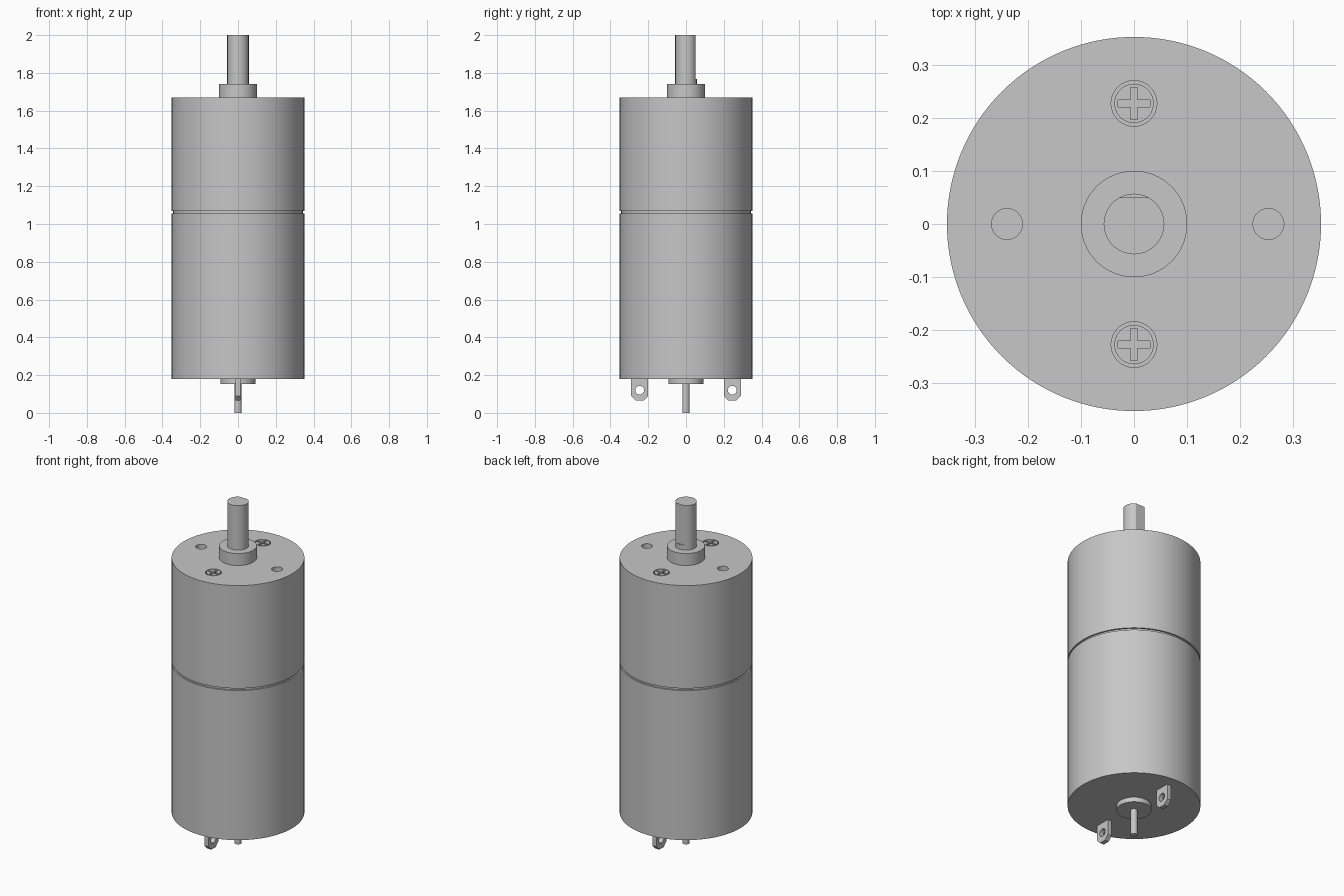
import bpy, bmesh, math
from mathutils import Matrix

if "Cube" in bpy.data.objects:
    bpy.data.objects.remove(bpy.data.objects["Cube"])

metal = bpy.data.materials.new("grey metal")
metal.use_nodes = True
metal.diffuse_color = (0.57, 0.57, 0.57, 1)
metal.node_tree.nodes["Principled BSDF"].inputs["Base Color"].default_value = (0.57, 0.57, 0.57, 1)


def add(name, bm):
    bmesh.ops.recalc_face_normals(bm, faces=bm.faces)
    mesh = bpy.data.meshes.new(name)
    bm.to_mesh(mesh)
    bm.free()
    obj = bpy.data.objects.new(name, mesh)
    bpy.context.collection.objects.link(obj)
    mesh.materials.append(metal)
    return obj


def extrude(name, outline, vec, matrix=Matrix()):
    """Flat outline pushed along a vector."""
    bm = bmesh.new()
    face = bm.faces.new([bm.verts.new(p) for p in outline])
    top = bmesh.ops.extrude_face_region(bm, geom=[face])["geom"]
    bmesh.ops.translate(bm, vec=vec, verts=[v for v in top if isinstance(v, bmesh.types.BMVert)])
    bm.transform(matrix)
    return add(name, bm)


def lathe(name, profile, x=0, y=0, n=96):
    """Solid of revolution from (radius, z) points, capped at both ends."""
    bm = bmesh.new()
    rings = [[bm.verts.new((x + r * math.cos(math.tau * i / n), y + r * math.sin(math.tau * i / n), z))
              for i in range(n)] for r, z in profile]
    for a, b in zip(rings, rings[1:]):
        for i in range(n):
            j = (i + 1) % n
            bm.faces.new((a[i], a[j], b[j], b[i]))
    bm.faces.new(rings[0])
    bm.faces.new(rings[-1])
    return add(name, bm)


def box(name, lo, hi):
    (a, b, c), (d, e, f) = lo, hi
    return extrude(name, [(a, b, c), (d, b, c), (d, e, c), (a, e, c)], (0, 0, f - c))


def cut(obj, cutters):
    for c in cutters:
        mod = obj.modifiers.new("cut", "BOOLEAN")
        mod.operation, mod.solver, mod.object = "DIFFERENCE", "EXACT", c
        bpy.context.view_layer.objects.active = obj
        bpy.ops.object.modifier_apply(modifier=mod.name)
        bpy.data.objects.remove(c)


TOP, BASE, SEAM, R = 1.67, 0.18, 1.062, 0.352
SCREW_Y = 0.227

# Motor can and gearbox with a shallow seam between them
body = lathe("motor_and_gearbox_body", [
    (R, BASE), (R, SEAM - 0.006), (R - 0.009, SEAM - 0.006),
    (R - 0.009, SEAM + 0.006), (R, SEAM + 0.006), (R, TOP)], n=128)

# Mounting holes and screw recesses
cutters = [lathe("hole_cutter", [(0.029, TOP - 0.12), (0.029, TOP + 0.02)], x, 0, 40)
           for x in (-0.239, 0.253)]
cutters += [lathe("recess_cutter", [(0.043, TOP - 0.025), (0.043, TOP + 0.02)], 0, s * SCREW_Y, 48)
            for s in (-1, 1)]
cut(body, cutters)

# Cross-head screws
for side, s in (("front", -1), ("back", 1)):
    y = s * SCREW_Y
    screw = lathe(side + "_screw", [(0.037, TOP - 0.027), (0.037, TOP)], 0, y, 48)
    cut(screw, [box("slot_cutter", (-w, y - h, TOP - 0.015), (w, y + h, TOP + 0.02))
                for w, h in ((0.03, 0.0065), (0.0065, 0.03))])

# Output boss and D-shaped shaft
lathe("output_boss", [(0.1, TOP - 0.005), (0.1, 1.74)])
shaft = lathe("output_shaft", [(0.057, 1.73), (0.057, 2.0)], n=64)
cut(shaft, [box("flat_cutter", (-0.1, 0.05, 1.768), (0.1, 0.1, 2.1))])

# Rear bearing and shaft
lathe("rear_bearing", [(0.093, 0.152), (0.093, BASE + 0.005)], n=64)
lathe("rear_shaft", [(0.019, 0), (0.019, 0.16)], n=32)

# Solder tabs with clipped corners and an eyelet
for side, s in (("front", -1), ("back", 1)):
    y, t = s * 0.245, 0.013
    tab = extrude(side + "_terminal", [
        (-t, y - 0.045, BASE + 0.005), (-t, y - 0.045, 0.09), (-t, y - 0.02, 0.065),
        (-t, y + 0.02, 0.065), (-t, y + 0.045, 0.09), (-t, y + 0.045, BASE + 0.005)], (2 * t, 0, 0))
    ring = [(-0.05, y + 0.023 * math.cos(math.tau * i / 32), 0.12 + 0.023 * math.sin(math.tau * i / 32))
            for i in range(32)]
    cut(tab, [extrude("eyelet_cutter", ring, (0.1, 0, 0))])

# Smooth round walls, keep the edges crisp
for obj in bpy.context.collection.objects:
    if obj.type == "MESH":
        obj.select_set(True)
        bpy.context.view_layer.objects.active = obj
bpy.ops.object.shade_smooth_by_angle(angle=math.radians(30))
